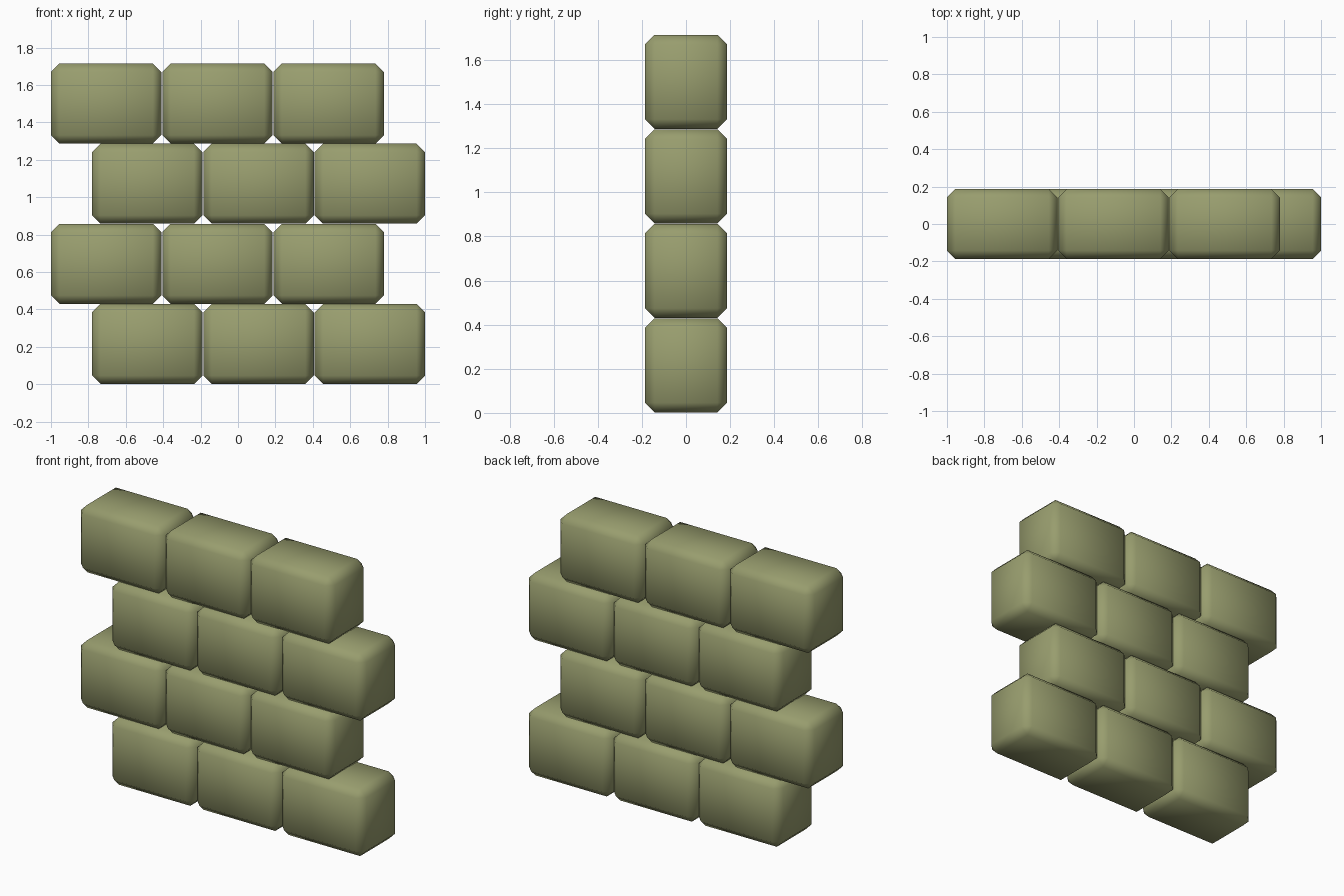
import bpy

if "Cube" in bpy.data.objects:
    bpy.data.objects.remove(bpy.data.objects["Cube"])

# Single stone colour
stone = bpy.data.materials.new("olive_stone")
stone.diffuse_color = (0.314, 0.337, 0.156, 1)
stone.use_nodes = True
stone.node_tree.nodes["Principled BSDF"].inputs["Base Color"].default_value = stone.diffuse_color

W, D, H = 0.59, 0.374, 0.428      # brick size
PITCH_X, PITCH_Z = 0.595, 0.4285  # spacing between bricks and rows
BEVEL = 0.045


def brick(name, x, z):
    """One block with chamfered edges and soft shading."""
    bpy.ops.mesh.primitive_cube_add(size=1, location=(x, 0, z))
    ob = bpy.context.object
    ob.name = name
    ob.scale = (W, D, H)
    bpy.ops.object.transform_apply(location=False, rotation=False, scale=True)
    mod = ob.modifiers.new("chamfer", 'BEVEL')
    mod.width = BEVEL
    mod.segments = 1
    bpy.ops.object.modifier_apply(modifier=mod.name)
    bpy.ops.object.shade_smooth()
    ob.data.materials.append(stone)


# Four staggered rows of three bricks
for row in range(4):
    left = -1.0 if row % 2 else 1.0 - W - 2 * PITCH_X
    for col in range(3):
        brick(f"brick_row{row + 1}_{col + 1}",
              left + W / 2 + col * PITCH_X,
              H / 2 + 0.001 + row * PITCH_Z)
